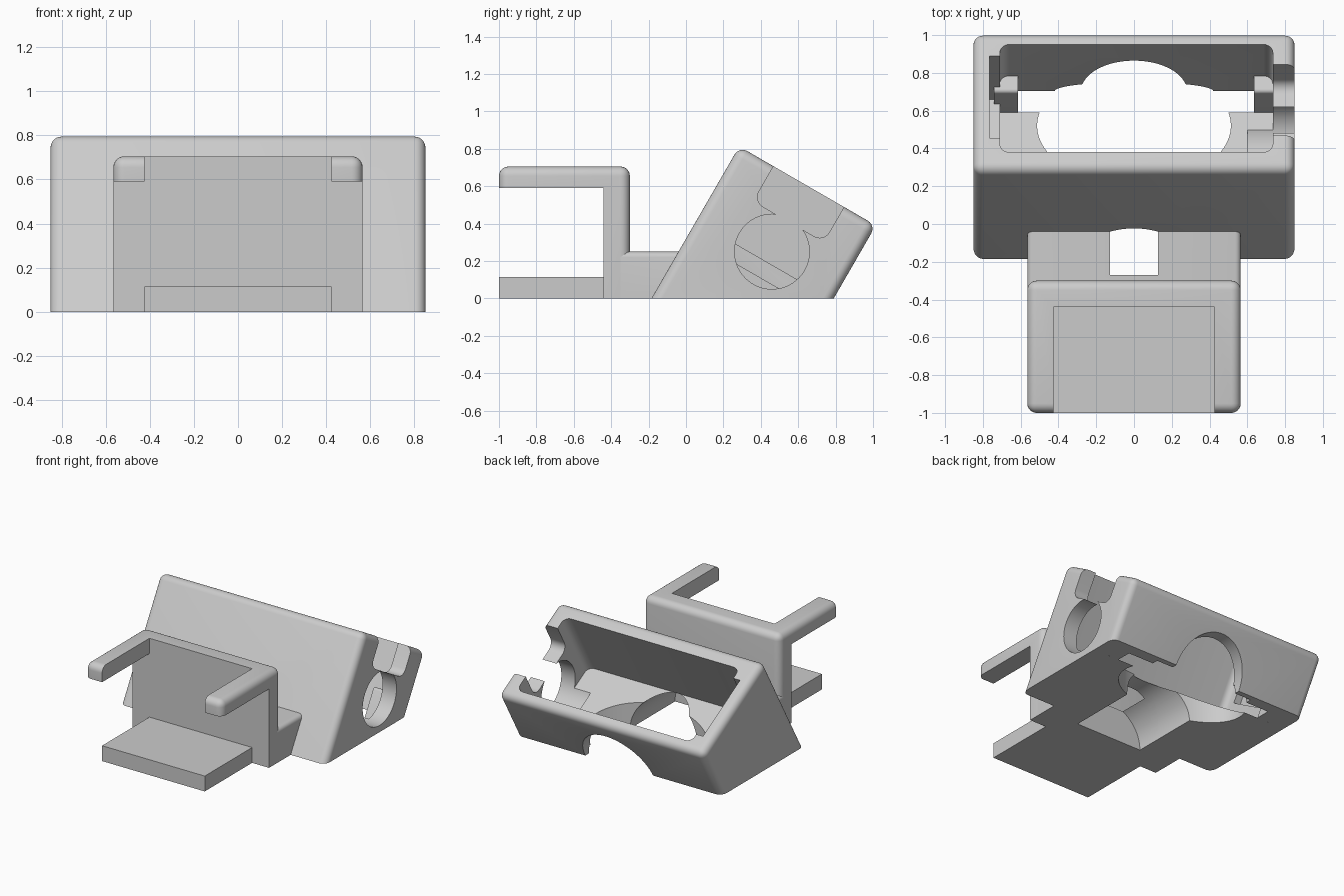
import bpy, bmesh, math
from mathutils import Matrix, Vector

if "Cube" in bpy.data.objects:
    bpy.data.objects.remove(bpy.data.objects["Cube"])

TILT = Matrix.Rotation(math.radians(-30), 4, 'X')   # housing leans back 30 degrees
FLAT = Matrix.Identity(4)

grey = bpy.data.materials.new("light_grey")
grey.diffuse_color = (0.6, 0.6, 0.6, 1)
grey.use_nodes = True
grey.node_tree.nodes["Principled BSDF"].inputs["Base Color"].default_value = grey.diffuse_color


def finish(name, bm, matrix):
    bmesh.ops.transform(bm, matrix=matrix, verts=bm.verts)
    bmesh.ops.recalc_face_normals(bm, faces=bm.faces)
    me = bpy.data.meshes.new(name)
    bm.to_mesh(me)
    bm.free()
    me.materials.append(grey)
    ob = bpy.data.objects.new(name, me)
    bpy.context.collection.objects.link(ob)
    return ob


def box(name, lo, hi, matrix=FLAT, r=0, pick=None):
    """Box from corner to corner; edges chosen by pick(midpoint, direction) are rounded."""
    bm = bmesh.new()
    bmesh.ops.create_cube(bm, size=1)
    for v in bm.verts:
        v.co = [lo[i] + (v.co[i] + 0.5) * (hi[i] - lo[i]) for i in range(3)]
    if r:
        edges = [e for e in bm.edges
                 if pick((e.verts[0].co + e.verts[1].co) / 2,
                         (e.verts[0].co - e.verts[1].co).normalized())]
        bmesh.ops.bevel(bm, geom=edges, offset=r, segments=6, profile=0.5, affect='EDGES')
    return finish(name, bm, matrix)


def cylinder(name, axis, centre, ra, rb, length, matrix=FLAT):
    """Elliptic cylinder; ra, rb are the radii across the axis, in x, y, z order."""
    bm = bmesh.new()
    bmesh.ops.create_cone(bm, cap_ends=True, segments=96, radius1=1, radius2=1, depth=length)
    for v in bm.verts:
        a, b, c = v.co.x * ra, v.co.y * rb, v.co.z
        v.co = Vector({'X': (c, a, b), 'Y': (a, c, b), 'Z': (a, b, c)}[axis]) + Vector(centre)
    return finish(name, bm, matrix)


def prism(name, profile, x0, x1):
    bm = bmesh.new()
    f = bm.faces.new([bm.verts.new((x0, y, z)) for y, z in profile])
    ext = bmesh.ops.extrude_face_region(bm, geom=[f])
    verts = [g for g in ext["geom"] if isinstance(g, bmesh.types.BMVert)]
    bmesh.ops.translate(bm, vec=(x1 - x0, 0, 0), verts=verts)
    return finish(name, bm, FLAT)


def combine(ob, others, op='DIFFERENCE'):
    """Apply booleans in order, then remove the helpers."""
    for c in others:
        c.hide_render = True
        m = ob.modifiers.new("cut", 'BOOLEAN')
        m.operation, m.object, m.solver = op, c, 'EXACT'
    deps = bpy.context.evaluated_depsgraph_get()
    me = bpy.data.meshes.new_from_object(ob.evaluated_get(deps))
    ob.modifiers.clear()
    ob.data = me
    for c in others:
        bpy.data.objects.remove(c)


def along(axis):
    return lambda m, d: abs(d[axis]) > 0.9


def ground_cut():
    return box("ground_cut", (-2, -2, -2), (2, 2, 0))


# Tilted housing: rounded shell with an open cavity, trimmed flat at the ground
housing = box("housing", (-0.85, -0.16, -0.6), (0.85, 0.684, 0.846), TILT, 0.05,
              lambda m, d: m.z > -0.5)
cavity = box("cavity", (-0.71, -0.049, 0.295), (0.735, 0.609, 1.2), TILT, 0.05, along(2))
left_groove = box("left_groove", (-0.765, 0.036, 0.385), (-0.6, 0.54, 1.2), TILT)
side_slot = box("side_slot", (0.6, 0.052, 0.63), (1.0, 0.487, 1.2), TILT, 0.06,
                lambda m, d: abs(d.x) > 0.9 and m.z < 0.7)
side_hole = cylinder("side_hole", 'X', (0.8, 0.273, 0.4465), 0.2, 0.2, 0.4, TILT)
channel = cylinder("channel", 'Y', (0, 0.73, 0), 0.28, 0.28, 2.0)
floor_hole = cylinder("floor_hole", 'Z', (0, 0.52, 0), 0.513, 0.31, 0.5)
# keep the oval floor hole out of the back wall
wall_guard = box("wall_guard", (-1, 0.609, -1), (1, 1.5, 1), TILT)
combine(floor_hole, [wall_guard])
wall_pocket = cylinder("wall_pocket", 'Y', (0, 0.68, 0), 0.42, 0.084, 0.14)
combine(housing, [cavity, left_groove, side_slot, side_hole, channel, floor_hole,
                  wall_pocket, ground_cut()])

# Small retaining tabs against the inside of the back wall
for side, x0, x1 in (("left", -0.74, -0.615), ("right", 0.635, 0.75)):
    tab = box(side + "_tab", (x0, 0.511, 0.1), (x1, 0.62, 0.515), TILT, 0.02,
              lambda m, d: abs(d.x) > 0.9 and m.z > 0.4)
    combine(tab, [ground_cut()])

# Clip frame: upright plate with two forward arms
frame = box("clip_frame", (-0.565, -1, 0), (0.565, -0.30, 0.705), FLAT, 0.05,
            lambda m, d: m.z > 0.01)
combine(frame, [box("arm_gap", (-0.425, -1.2, -0.2), (0.425, -0.44, 1)),
                box("under_arms", (-1, -1.2, -0.2), (1, -0.44, 0.59))])

# Lower tongue
box("tongue", (-0.425, -1, 0), (0.425, -0.44, 0.115))

# Bridge joining the clip to the housing, with the cable channel through it
bridge = prism("bridge", [(-0.36, 0), (-0.1, 0), (0.02, 0.25), (-0.36, 0.25)], -0.565, 0.565)
bm = bmesh.new()
bm.from_mesh(bridge.data)
bmesh.ops.bevel(bm, geom=[e for e in bm.edges
                          if all(v.co.z > 0.2 for v in e.verts)
                          and abs(e.verts[0].co.x - e.verts[1].co.x) < 0.01],
                offset=0.03, segments=5, profile=0.5, affect='EDGES')
bm.to_mesh(bridge.data)
bm.free()
combine(bridge, [cylinder("bridge_channel", 'Y', (0, 0.73, 0), 0.28, 0.28, 2.0)])

# Smooth rounded edges, keep corners crisp
for ob in bpy.context.collection.objects:
    ob.select_set(True)
    bpy.context.view_layer.objects.active = ob
bpy.ops.object.shade_smooth_by_angle(angle=math.radians(30))
